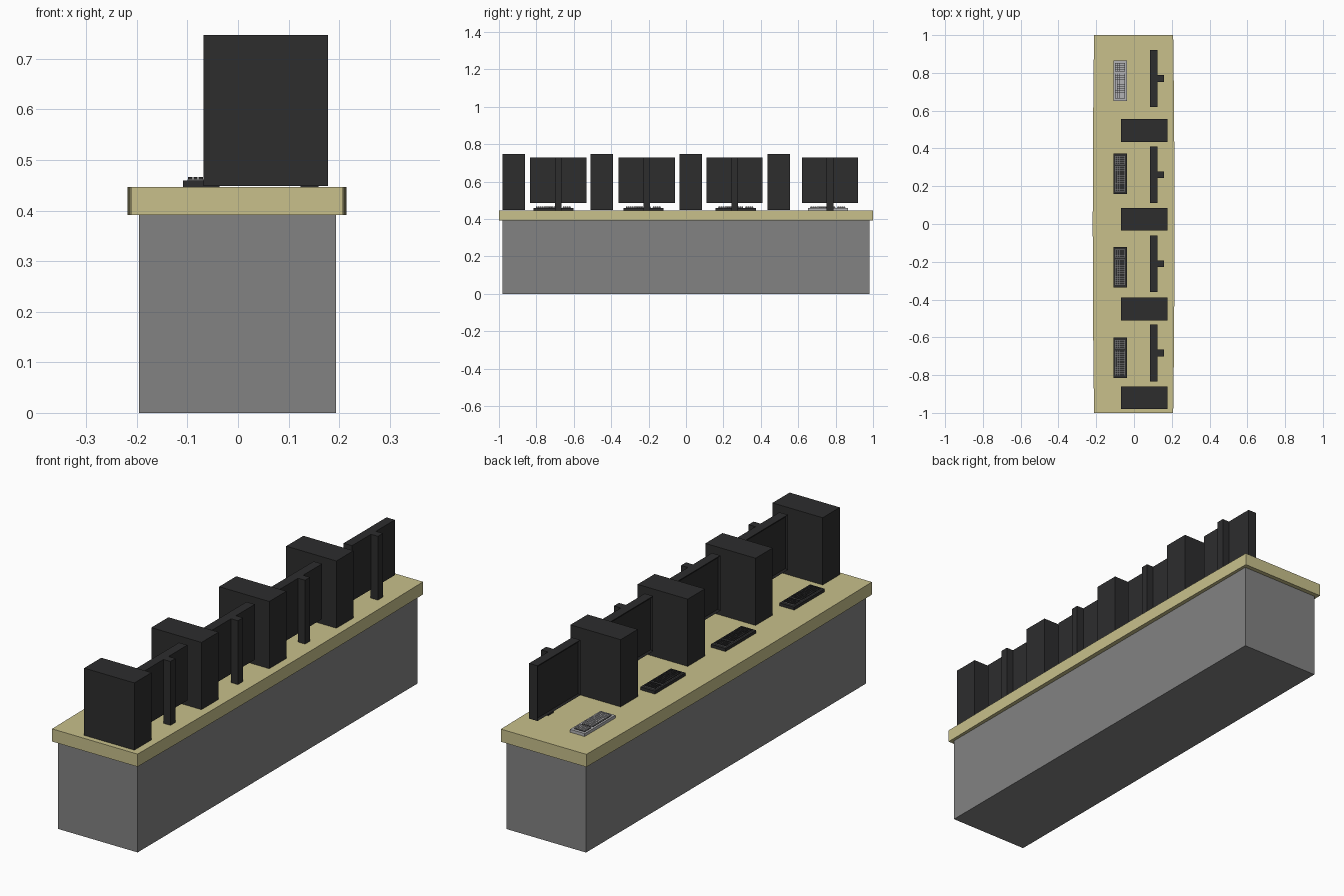
import bpy, bmesh
from mathutils import Matrix, Vector

if "Cube" in bpy.data.objects:
    bpy.data.objects.remove(bpy.data.objects["Cube"])


def material(name, r, g, b):
    m = bpy.data.materials.new(name)
    m.diffuse_color = (r, g, b, 1)
    m.use_nodes = True
    m.node_tree.nodes["Principled BSDF"].inputs["Base Color"].default_value = m.diffuse_color
    return m


WOOD = material("pale_wood", 0.58, 0.53, 0.26)
GREY = material("mid_grey", 0.225, 0.225, 0.225)
BLACK = material("charcoal", 0.026, 0.026, 0.027)
LIGHT = material("light_grey", 0.45, 0.45, 0.46)


def add_box(bm, x, y, z, mat=0):
    """Box from (min, max) pairs; returns its faces."""
    lo, hi = Vector((x[0], y[0], z[0])), Vector((x[1], y[1], z[1]))
    m = Matrix.Translation((lo + hi) / 2) @ Matrix.Diagonal((*(hi - lo), 1))
    verts = bmesh.ops.create_cube(bm, size=1, matrix=m)["verts"]
    faces = list({f for v in verts for f in v.link_faces})
    for f in faces:
        f.material_index = mat
    return faces


def finish(bm, name, *mats):
    bmesh.ops.recalc_face_normals(bm, faces=bm.faces)
    mesh = bpy.data.meshes.new(name)
    bm.to_mesh(mesh)
    bm.free()
    for m in mats:
        mesh.materials.append(m)
    ob = bpy.data.objects.new(name, mesh)
    bpy.context.collection.objects.link(ob)
    return ob


# Counter base
bm = bmesh.new()
add_box(bm, (-0.196, 0.194), (-0.98, 0.98), (0, 0.391))
finish(bm, "counter_base", GREY)

# Counter top with gently bowed long sides
bm = bmesh.new()
steps = [-1 + i / 4 for i in range(9)]
half = [0.2095 + 0.007 * (1 - y * y) for y in steps]
outline = [(w - 0.002, y) for w, y in zip(half, steps)]
outline += [(-w - 0.002, y) for w, y in reversed(list(zip(half, steps)))]
bottom = bm.faces.new([bm.verts.new((x, y, 0.391)) for x, y in outline])
ext = bmesh.ops.extrude_face_region(bm, geom=[bottom], use_keep_orig=True)
bmesh.ops.translate(bm, vec=(0, 0, 0.056),
                    verts=[g for g in ext["geom"] if isinstance(g, bmesh.types.BMVert)])
finish(bm, "counter_top", WOOD)


def tower(i, y):
    bm = bmesh.new()
    add_box(bm, (-0.068, 0.178), (y - 0.06, y + 0.06), (0.449, 0.747))
    finish(bm, f"computer_tower_{i}", BLACK)


def monitor(i, y):
    # Panel with a recessed screen facing -x
    bm = bmesh.new()
    faces = add_box(bm, (0.084, 0.125), (y - 0.15, y + 0.15), (0.485, 0.73))
    screen = min(faces, key=lambda f: f.calc_center_median().x)
    bmesh.ops.inset_region(bm, faces=[screen], thickness=0.012)
    bmesh.ops.translate(bm, verts=screen.verts[:], vec=(0.006, 0, 0))
    finish(bm, f"monitor_panel_{i}", BLACK)
    # Upright post behind the panel
    bm = bmesh.new()
    add_box(bm, (0.124, 0.159), (y - 0.0175, y + 0.0175), (0.447, 0.73))
    finish(bm, f"monitor_post_{i}", BLACK)


def keyboard(i, y, body, bed):
    bm = bmesh.new()
    add_box(bm, (-0.109, -0.037), (y - 0.107, y + 0.107), (0.447, 0.460))
    # Key bed plates: main block and number pad
    for a, b in ((-0.094, 0.040), (0.050, 0.094)):
        add_box(bm, (-0.1, -0.048), (y + a, y + b), (0.460, 0.4615), 1)
    # Rows of keys
    for r in range(5):
        x = -0.0985 + r * 0.0103
        cols = [-0.092 + c * 0.0102 for c in range(13)]
        cols += [0.0525 + c * 0.0102 for c in range(4)]
        if r == 0:  # space bar in the row nearest the user
            add_box(bm, (x, x + 0.0082), (y - 0.0512, y - 0.001), (0.4615, 0.466))
            cols = cols[:4] + cols[9:]
        for c in cols:
            add_box(bm, (x, x + 0.0082), (y + c, y + c + 0.0082), (0.4615, 0.466))
    finish(bm, f"keyboard_{i}", body, bed)


# Four workstations along the counter
stations = [(-0.92, -0.683, -0.709), (-0.45, -0.21, -0.228),
            (0.025, 0.26, 0.266), (0.495, 0.77, 0.758)]
for i, (ty, my, ky) in enumerate(stations, 1):
    tower(i, ty)
    monitor(i, my)
    pale = i == 4
    keyboard(i, ky, LIGHT if pale else BLACK, BLACK if pale else GREY)
